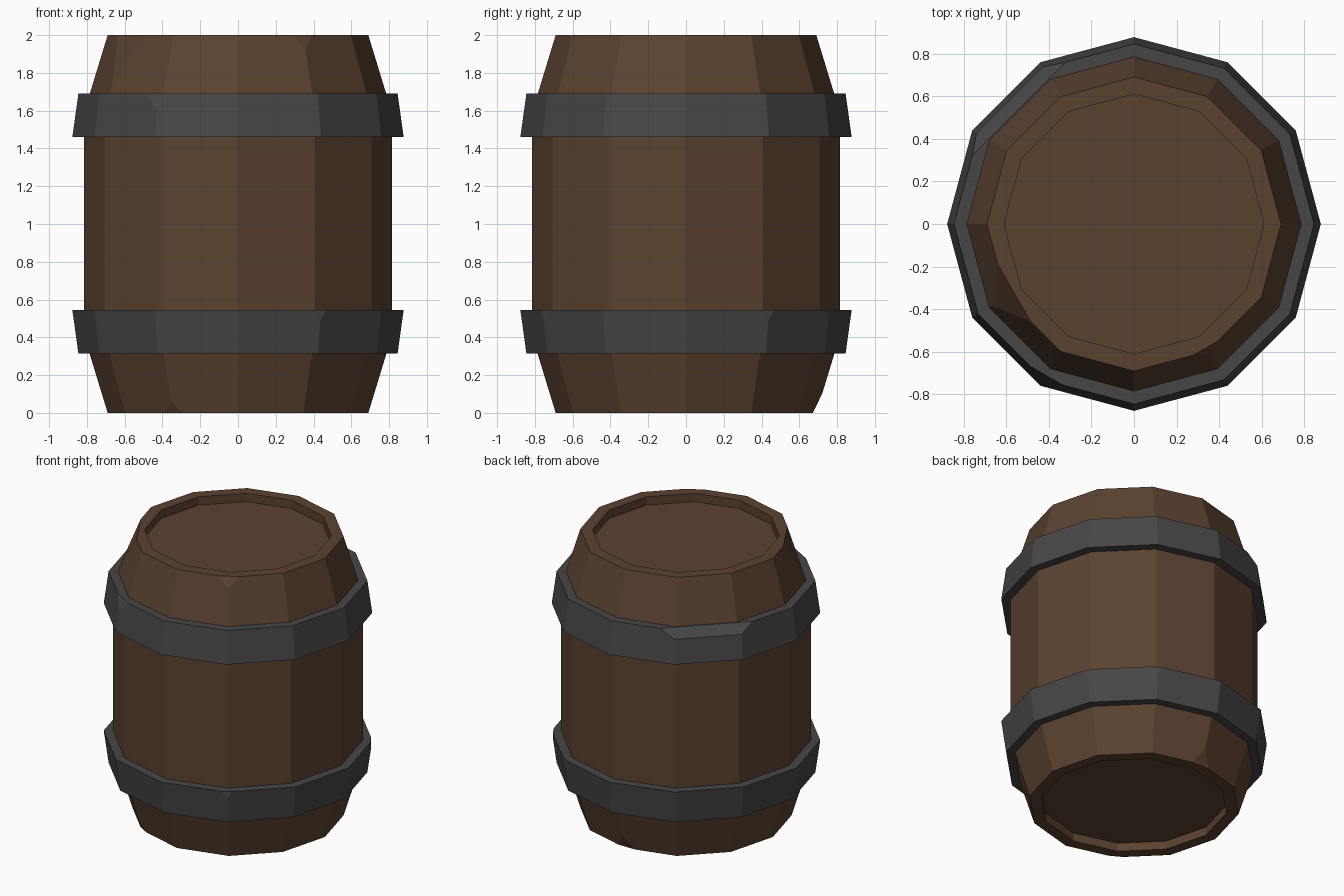
import bpy, bmesh
from math import sin, cos, radians
from mathutils import Vector

if "Cube" in bpy.data.objects:
    bpy.data.objects.remove(bpy.data.objects["Cube"])

SIDES = 12


def polar(r, deg, z):
    return Vector((r * cos(radians(deg)), r * sin(radians(deg)), z))


def material(name, rgb):
    m = bpy.data.materials.new(name)
    m.diffuse_color = (*rgb, 1)
    m.use_nodes = True
    m.node_tree.nodes["Principled BSDF"].inputs["Base Color"].default_value = m.diffuse_color
    return m


def lathe(profile, closed):
    """Revolve (radius, z) points; open profiles get capped ends."""
    bm = bmesh.new()
    rings = [[bm.verts.new(polar(r, 360 / SIDES * i, z)) for i in range(SIDES)]
             for r, z in profile]
    pairs = list(zip(rings, rings[1:]))
    if closed:
        pairs.append((rings[-1], rings[0]))
    else:
        bm.faces.new(rings[0])
        bm.faces.new(rings[-1])
    for a, b in pairs:
        for i in range(SIDES):
            j = (i + 1) % SIDES
            bm.faces.new((a[i], a[j], b[j], b[i]))
    bmesh.ops.recalc_face_normals(bm, faces=bm.faces)
    return bm


def slice_off(bm, a, b, c):
    """Cut away whatever lies outside the plane through three points."""
    n = (b - a).cross(c - a).normalized()
    if n.dot(a - Vector((0, 0, 1))) < 0:
        n.negate()
    cut = bmesh.ops.bisect_plane(bm, geom=bm.verts[:] + bm.edges[:] + bm.faces[:],
                                 plane_co=a, plane_no=n, clear_outer=True)
    edges = [e for e in cut["geom_cut"] if isinstance(e, bmesh.types.BMEdge)]
    bmesh.ops.edgeloop_fill(bm, edges=edges)


def chip(bm, deg, r, z, width, r_end, z_end):
    """Knock off a corner at the given angle."""
    corner = polar(r, deg, z)
    a, b = [corner + (polar(r, deg + s, z) - corner).normalized() * width
            for s in (-30, 30)]
    slice_off(bm, a, b, polar(r_end, deg, z_end))


def finish(bm, name, mat):
    bmesh.ops.recalc_face_normals(bm, faces=bm.faces)
    me = bpy.data.meshes.new(name)
    bm.to_mesh(me)
    bm.free()
    me.materials.append(mat)
    bpy.context.collection.objects.link(bpy.data.objects.new(name, me))


wood = material("wood", (0.105, 0.055, 0.030))
iron = material("iron", (0.062, 0.062, 0.062))

# Wooden body with recessed lids and worn rim corners
body = lathe([(0.61, 0.06), (0.61, 0), (0.69, 0), (0.815, 0.41),
              (0.815, 1.59), (0.69, 2), (0.61, 2), (0.61, 1.94)], False)
chip(body, 210, 0.69, 2, 0.16, 0.765, 1.75)
chip(body, 300, 0.69, 2, 0.068, 0.711, 1.93)
chip(body, 240, 0.69, 0, 0.05, 0.71, 0.065)
chip(body, 90, 0.69, 0, 0.07, 0.72, 0.10)
finish(body, "barrel_body", wood)

# Upper hoop, with one battered facet and one chipped corner
upper = lathe([(0.74, 1.46), (0.877, 1.46), (0.845, 1.69), (0.74, 1.69)], True)
slice_off(upper, polar(0.765, 135, 1.69), polar(0.83, 135, 1.625),
          polar(0.765, 135, 1.69) + polar(0.3, 225, 0))
chip(upper, 240, 0.845, 1.69, 0.09, 0.858, 1.60)
finish(upper, "upper_hoop", iron)

# Lower hoop with small nicks
lower = lathe([(0.74, 0.315), (0.845, 0.315), (0.877, 0.545), (0.74, 0.545)], True)
for deg in (30, 60, 300):
    chip(lower, deg, 0.877, 0.545, 0.04, 0.869, 0.485)
finish(lower, "lower_hoop", iron)
